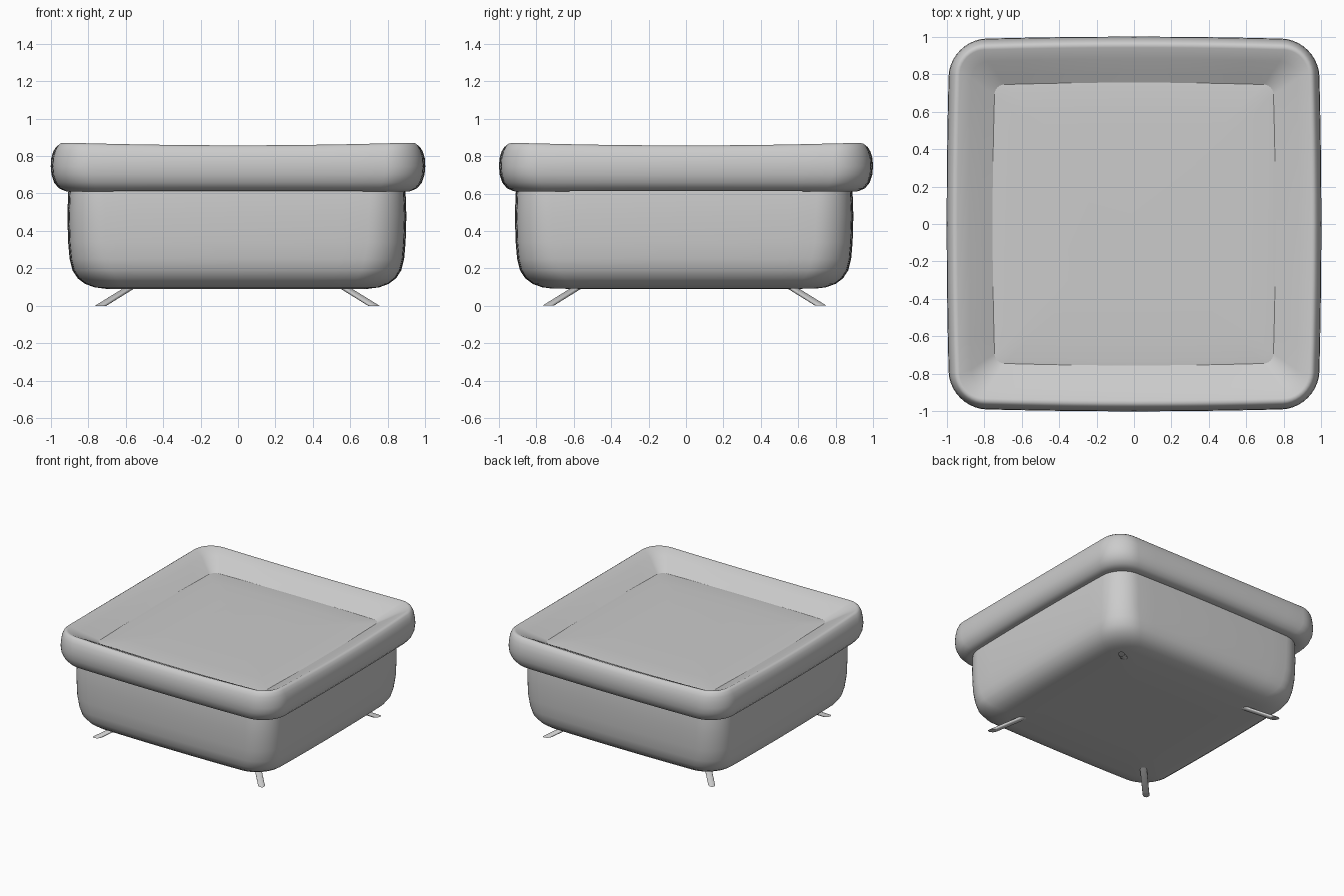
import bpy, bmesh
from math import sin, cos, pi, sqrt

if "Cube" in bpy.data.objects:
    bpy.data.objects.remove(bpy.data.objects["Cube"])


def rounded_square(w, r, z, lift=0.0, side=10, arc=10):
    """Ring of points: rounded square with gently bowed sides and raised corners."""
    pts = []
    c = w - r
    for k in range(4):
        loc = [(w, -c + 2 * c * i / side) for i in range(side)]
        loc += [(c + r * cos(a), c + r * sin(a))
                for a in (pi / 2 * i / arc for i in range(arc))]
        ca, sa = [(1, 0), (0, 1), (-1, 0), (0, -1)][k]
        for x, y in loc:
            x2 = x * (1 - 0.016 * (y / w) ** 2)
            y2 = y * (1 - 0.016 * (x / w) ** 2)
            zz = z + lift * (x * y / w ** 2) ** 2
            pts.append((x2 * ca - y2 * sa, x2 * sa + y2 * ca, zz))
    return pts


def loft(name, rings, angle=50, cap_start=False, cap_end=False):
    """Skin a stack of rings, optionally closing the ends."""
    bm = bmesh.new()
    loops = [[bm.verts.new(p) for p in ring] for ring in rings]
    n = len(loops[0])
    for a, b in zip(loops, loops[1:]):
        for i in range(n):
            j = (i + 1) % n
            bm.faces.new((a[i], a[j], b[j], b[i]))
    if cap_start:
        bm.faces.new(loops[0][::-1])
    if cap_end:
        bm.faces.new(loops[-1])
    me = bpy.data.meshes.new(name)
    bm.to_mesh(me)
    bm.free()
    ob = bpy.data.objects.new(name, me)
    bpy.context.collection.objects.link(ob)
    bpy.context.view_layer.objects.active = ob
    ob.select_set(True)
    bpy.ops.object.shade_smooth_by_angle(angle=angle * pi / 180)
    ob.select_set(False)
    return ob


# Base: soft box with a rounded underside, open where the rim covers it
base = loft("base", [rounded_square(w, r, z) for w, r, z in [
    (0.35, 0.08, 0.09), (0.70, 0.14, 0.091), (0.76, 0.17, 0.099),
    (0.81, 0.19, 0.117), (0.85, 0.20, 0.147), (0.878, 0.20, 0.19),
    (0.893, 0.20, 0.25), (0.901, 0.19, 0.34), (0.905, 0.19, 0.48),
    (0.901, 0.18, 0.60), (0.898, 0.18, 0.625)]], cap_start=True)
base.location = (-0.006, -0.01, 0)

# Padded rim: rolled outside, sloping inside down to the seat edge
loft("rim", [rounded_square(w, r, z, l) for w, r, z, l in [
    (0.885, 0.17, 0.617, 0), (0.925, 0.18, 0.614, -0.004),
    (0.957, 0.19, 0.628, 0), (0.982, 0.20, 0.658, 0), (0.996, 0.20, 0.70, 0),
    (1.0, 0.20, 0.745, 0), (0.997, 0.20, 0.79, 0), (0.986, 0.18, 0.825, 0.006),
    (0.972, 0.165, 0.848, 0.012), (0.958, 0.15, 0.857, 0.015),
    (0.942, 0.13, 0.854, 0.015), (0.88, 0.09, 0.826, 0.008),
    (0.81, 0.07, 0.789, 0.003), (0.755, 0.05, 0.76, 0)]], 60)

# Seat: shallow cushion filling the recess
loft("seat", [rounded_square(w, r, z) for w, r, z in [
    (0.755, 0.05, 0.76), (0.73, 0.05, 0.763),
    (0.60, 0.05, 0.767), (0.35, 0.05, 0.77)]], 80, cap_end=True)


# Legs: flat rods splayed out diagonally, cut level with the floor
def leg_ring(sx, sy, d, z, a=0.036, b=0.025, n=16):
    h = 1 / sqrt(2)
    ring = []
    for i in range(n):
        t = sx * sy * 2 * pi * i / n
        u, v = a * cos(t), b * sin(t)
        ring.append((sx * (d + h * (u - v)), sy * (d + h * (u + v)), z))
    return ring


for sx, xn in ((-1, "left"), (1, "right")):
    for sy, yn in ((-1, "front"), (1, "back")):
        leg = loft(f"{yn}_{xn}_leg", [leg_ring(sx, sy, 0.73, 0.0),
                                      leg_ring(sx, sy, 0.56, 0.105)], 40,
                   cap_start=True, cap_end=True)
        leg.location = (-0.004, -0.008, 0)
